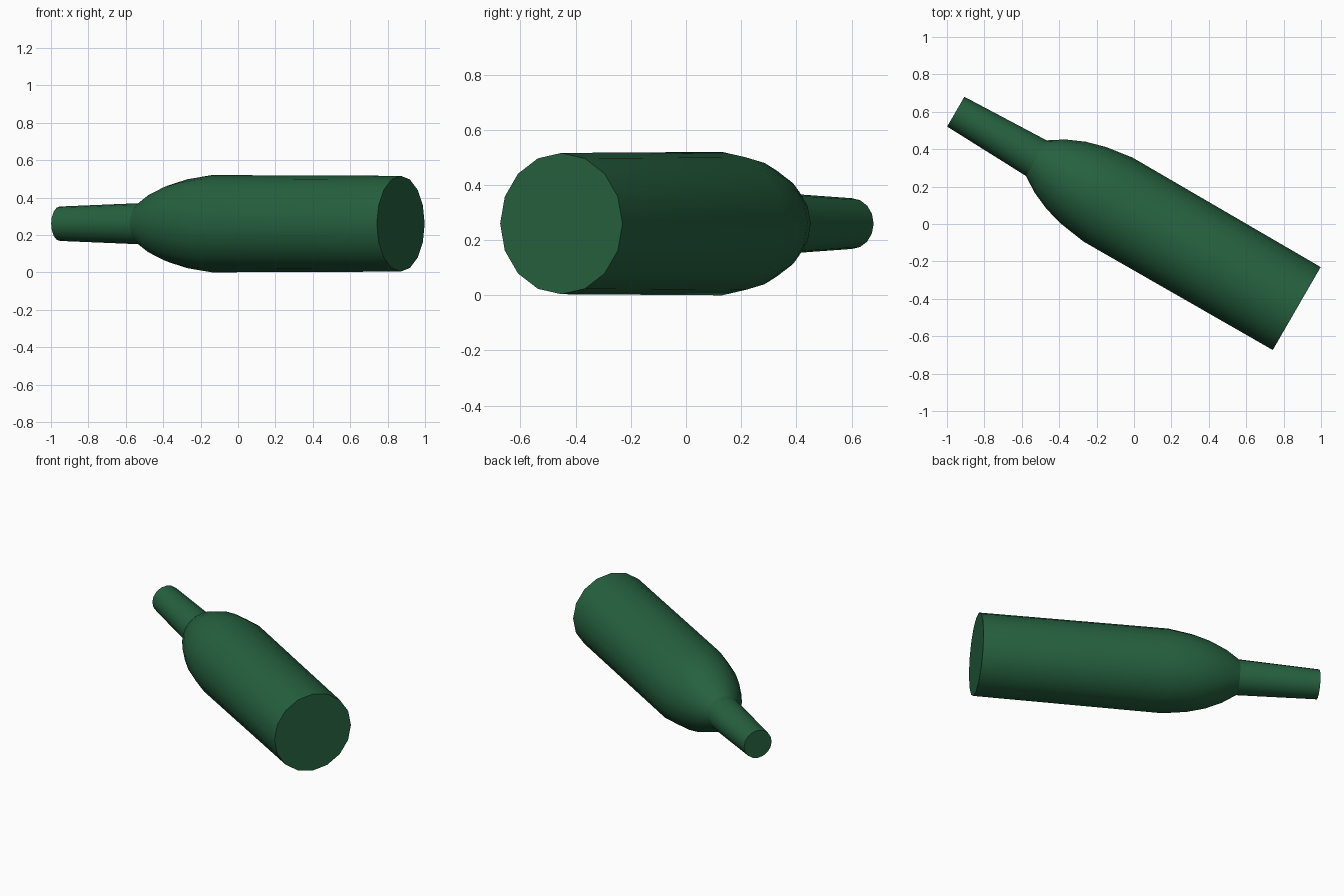
import bpy, bmesh, math
from mathutils import Vector

if "Cube" in bpy.data.objects:
    bpy.data.objects.remove(bpy.data.objects["Cube"])

SIDES = 16
BASE = Vector((0.87, -0.452, 0.26))          # centre of the bottle's base
AXIS = Vector((-math.cos(math.radians(30)), 0.5, 0))
SIDE = Vector((0.5, math.cos(math.radians(30)), 0))
UP = Vector((0, 0, 1))

# (distance along axis, radius): body, rounded shoulder, neck
PROFILE = [(0, 0.256), (1.165, 0.26), (1.315, 0.238), (1.424, 0.208),
           (1.524, 0.164), (1.608, 0.11), (2.105, 0.092)]

green = bpy.data.materials.new("bottle green")
green.diffuse_color = (0.019, 0.12, 0.05, 1)
green.use_nodes = True
green.node_tree.nodes["Principled BSDF"].inputs["Base Color"].default_value = green.diffuse_color

# Lathe the profile around the lying axis
bm = bmesh.new()
rings = []
for s, r in PROFILE:
    angles = [2 * math.pi * i / SIDES for i in range(SIDES)]
    rings.append([bm.verts.new(BASE + AXIS * s + (SIDE * math.cos(a) + UP * math.sin(a)) * r)
                  for a in angles])
for lower, upper in zip(rings, rings[1:]):
    for i in range(SIDES):
        j = (i + 1) % SIDES
        bm.faces.new((lower[i], lower[j], upper[j], upper[i]))

# Flat base and mouth
bm.faces.new(rings[0])
bm.faces.new(rings[-1])
bmesh.ops.recalc_face_normals(bm, faces=bm.faces[:])

mesh = bpy.data.meshes.new("bottle")
bm.to_mesh(mesh)
bm.free()
mesh.materials.append(green)
bottle = bpy.data.objects.new("bottle", mesh)
bpy.context.collection.objects.link(bottle)

# Smooth sides, crisp rims and neck joint
bpy.context.view_layer.objects.active = bottle
bottle.select_set(True)
bpy.ops.object.shade_smooth_by_angle(angle=math.radians(30))
